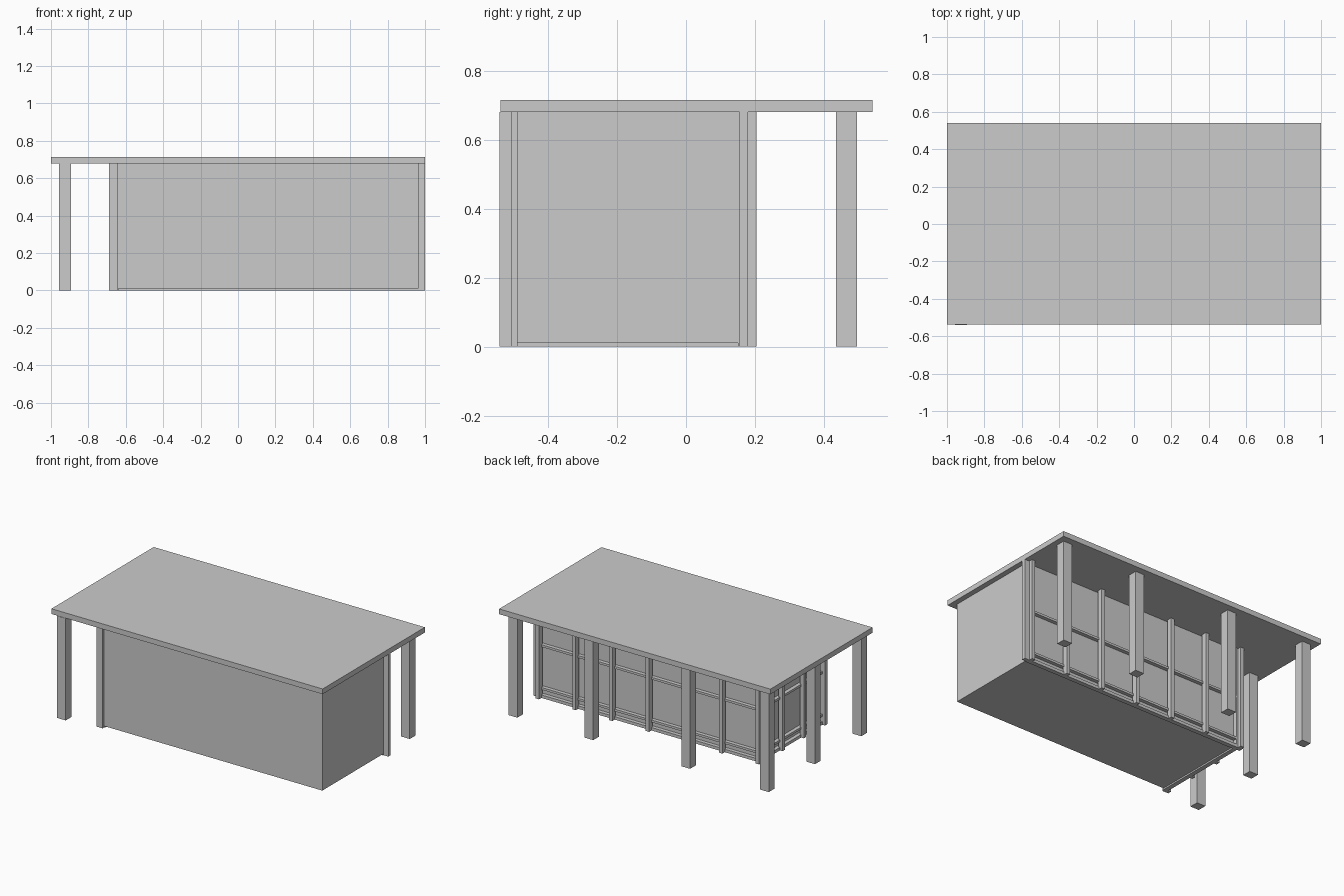
import bpy

if "Cube" in bpy.data.objects:
    bpy.data.objects.remove(bpy.data.objects["Cube"])


def box(name, x0, x1, y0, y1, z0, z1):
    bpy.ops.mesh.primitive_cube_add(size=1, location=((x0 + x1) / 2, (y0 + y1) / 2, (z0 + z1) / 2))
    ob = bpy.context.object
    ob.name = name
    ob.scale = (x1 - x0, y1 - y0, z1 - z0)
    bpy.ops.object.transform_apply(location=False, rotation=False, scale=True)
    return ob


TOP = 0.68

# Flat roof and enclosed room
box("roof", -1, 1, -0.537, 0.54, TOP, 0.715)
box("room", -0.645, 0.965, -0.49, 0.155, 0.01, TOP)


# Square veranda posts along the back and left side
def post(x, y):
    box("veranda_post", x - 0.032, x + 0.032, y - 0.03, y + 0.03, 0, TOP)


for x in (-0.925, -0.345, 0.37, 0.93):
    post(x, 0.465)
for y in (-0.022, -0.51):
    post(-0.925, y)

# Mullions along the back wall
for i in range(7):
    x = 0.953 - i * 0.2705
    box("back_mullion", x - 0.0125, x + 0.0125, 0.17, 0.205, 0, TOP)

# Mullions along the left wall
for i in range(4):
    y = -0.4925 + i * 0.224
    box("left_mullion", -0.69, -0.66, y - 0.0125, y + 0.0125, 0, TOP)

# Corner stiles
box("right_corner_stile", 0.965, 1.0, 0.155, 0.18, 0, TOP)
box("left_corner_stile", -0.69, -0.645, 0.155, 0.18, 0, TOP)
box("front_corner_stile", -0.665, -0.645, -0.505, -0.48, 0, TOP)

# Horizontal rails behind the mullions
for z0, z1 in ((0, 0.02), (0.055, 0.07), (0.34, 0.355)):
    box("back_rail", -0.66, 0.965, 0.15, 0.18, z0, z1)
    box("left_rail", -0.67, -0.64, -0.49, 0.17, z0, z1)
